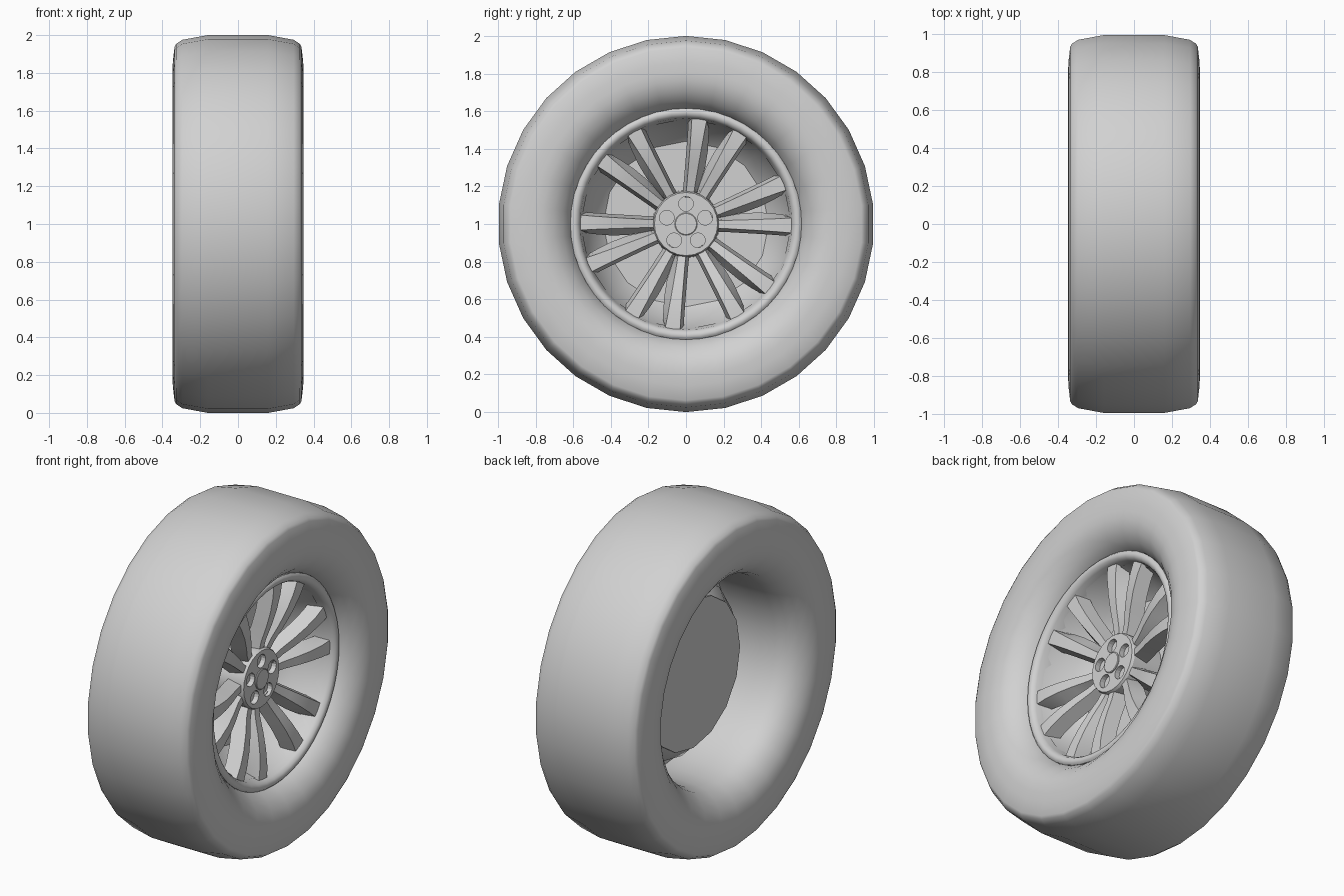
import bpy, bmesh
from math import sin, cos, pi, radians
from mathutils import Matrix

cube = bpy.data.objects.get("Cube")
if cube:
    bpy.data.objects.remove(cube, do_unlink=True)

grey = bpy.data.materials.new("light_grey")
grey.use_nodes = True
grey.diffuse_color = (0.64, 0.64, 0.64, 1)
grey.node_tree.nodes["Principled BSDF"].inputs["Base Color"].default_value = (0.64, 0.64, 0.64, 1)

AXLE = Matrix.Translation((0, 0, 1))


def finish(bm, name, angle=35):
    bmesh.ops.recalc_face_normals(bm, faces=bm.faces)
    bm.transform(AXLE)
    mesh = bpy.data.meshes.new(name)
    bm.to_mesh(mesh)
    bm.free()
    mesh.materials.append(grey)
    obj = bpy.data.objects.new(name, mesh)
    bpy.context.collection.objects.link(obj)
    bpy.ops.object.select_all(action="DESELECT")
    obj.select_set(True)
    bpy.context.view_layer.objects.active = obj
    bpy.ops.object.shade_smooth_by_angle(angle=radians(angle))
    return obj


def revolve(name, profile, sides, closed=False, capped=False, angle=35, centre=(0, 0)):
    """Turn a profile of (x, radius) points around the axle."""
    bm = bmesh.new()
    rings = []
    turns = [2 * pi * i / sides for i in range(sides)]
    for x, r in profile:
        rings.append([bm.verts.new((x, centre[0] + r * sin(t), centre[1] + r * cos(t)))
                      for t in turns])
    pairs = list(zip(rings, rings[1:]))
    if closed:
        pairs.append((rings[-1], rings[0]))
    for a, b in pairs:
        for i in range(sides):
            j = (i + 1) % sides
            bm.faces.new((a[i], a[j], b[j], b[i]))
    if capped:
        bm.faces.new(rings[0])
        bm.faces.new(rings[-1])
    return finish(bm, name, angle)


# Tyre: mirrored half profile from tread over a flat sidewall to the bore
half = [(0.16, 1.0), (0.295, 0.975), (0.327, 0.954), (0.336, 0.938), (0.345, 0.86),
        (0.347, 0.81), (0.345, 0.765), (0.326, 0.706), (0.287, 0.657), (0.237, 0.618),
        (0.17, 0.602), (0.07, 0.597)]
tyre = half + [(-x, r) for x, r in reversed(half)]
revolve("tyre", tyre, 30, closed=True, angle=60)

# Rim lip: flattened ring at the front of the barrel
lip = [(0.15, 0.6), (0.237, 0.615), (0.247, 0.604), (0.248, 0.59), (0.242, 0.575),
       (0.222, 0.563), (0.15, 0.55)]
revolve("rim_lip", lip, 48, closed=True, angle=50)

# Barrel narrowing into a closed back disc
revolve("rim_barrel", [(-0.04, 0.44), (0.03, 0.51), (0.19, 0.562)], 16)
revolve("back_disc", [(-0.05, 0.44), (-0.04, 0.44)], 16, capped=True)

# Hub with five bolt holes
hub = revolve("hub", [(-0.045, 0.18), (0.14, 0.175), (0.155, 0.168)], 24, capped=True)
for i in range(5):
    t = 2 * pi * i / 5
    cutter = revolve("bolt_hole_cutter", [(0.125, 0.039), (0.2, 0.039)], 16, capped=True,
                     centre=(0.107 * sin(t), 0.107 * cos(t)))
    cutter.hide_render = True
    bpy.context.view_layer.objects.active = hub
    cut = hub.modifiers.new("bolt_hole", "BOOLEAN")
    cut.operation = "DIFFERENCE"
    cut.object = cutter
    bpy.ops.object.modifier_apply(modifier=cut.name)
    bpy.data.objects.remove(cutter, do_unlink=True)
bpy.ops.object.select_all(action="DESELECT")
hub.select_set(True)
bpy.ops.object.shade_smooth_by_angle(angle=radians(20))
revolve("hub_cap", [(0.15, 0.06), (0.16, 0.06), (0.163, 0.056)], 24, capped=True)

# Spokes: stations of (radius, front x, half width, inner foot), arched and widening outward
stations = [(0.14, 0.135, 0.02, 0.029), (0.22, 0.15, 0.022, 0.046),
            (0.31, 0.178, 0.026, 0.063), (0.40, 0.2, 0.03, 0.066),
            (0.49, 0.213, 0.035, 0.06), (0.562, 0.215, 0.04, 0.05)]


def spoke(name, angle, side):
    bm = bmesh.new()
    rows = []
    for r, x, w, foot in stations:
        section = [(x, -w), (x, w), (x - 0.04, (w + foot) / 2), (x - 0.08, foot),
                   (x - 0.085, -w - 0.018)]
        rows.append([bm.verts.new((px, r * cos(angle) - side * v * sin(angle),
                                   r * sin(angle) + side * v * cos(angle)))
                     for px, v in section])
    count = len(rows[0])
    for a, b in zip(rows, rows[1:]):
        for i in range(count):
            j = (i + 1) % count
            bm.faces.new((a[i], a[j], b[j], b[i]))
    bm.faces.new(rows[0])
    bm.faces.new(rows[-1])
    finish(bm, name)


for k in range(6):
    for side in (-1, 1):
        # the sloped flank of each spoke faces its partner
        spoke("spoke", radians(11 + 60 * k + 11.75 * side), -side)
